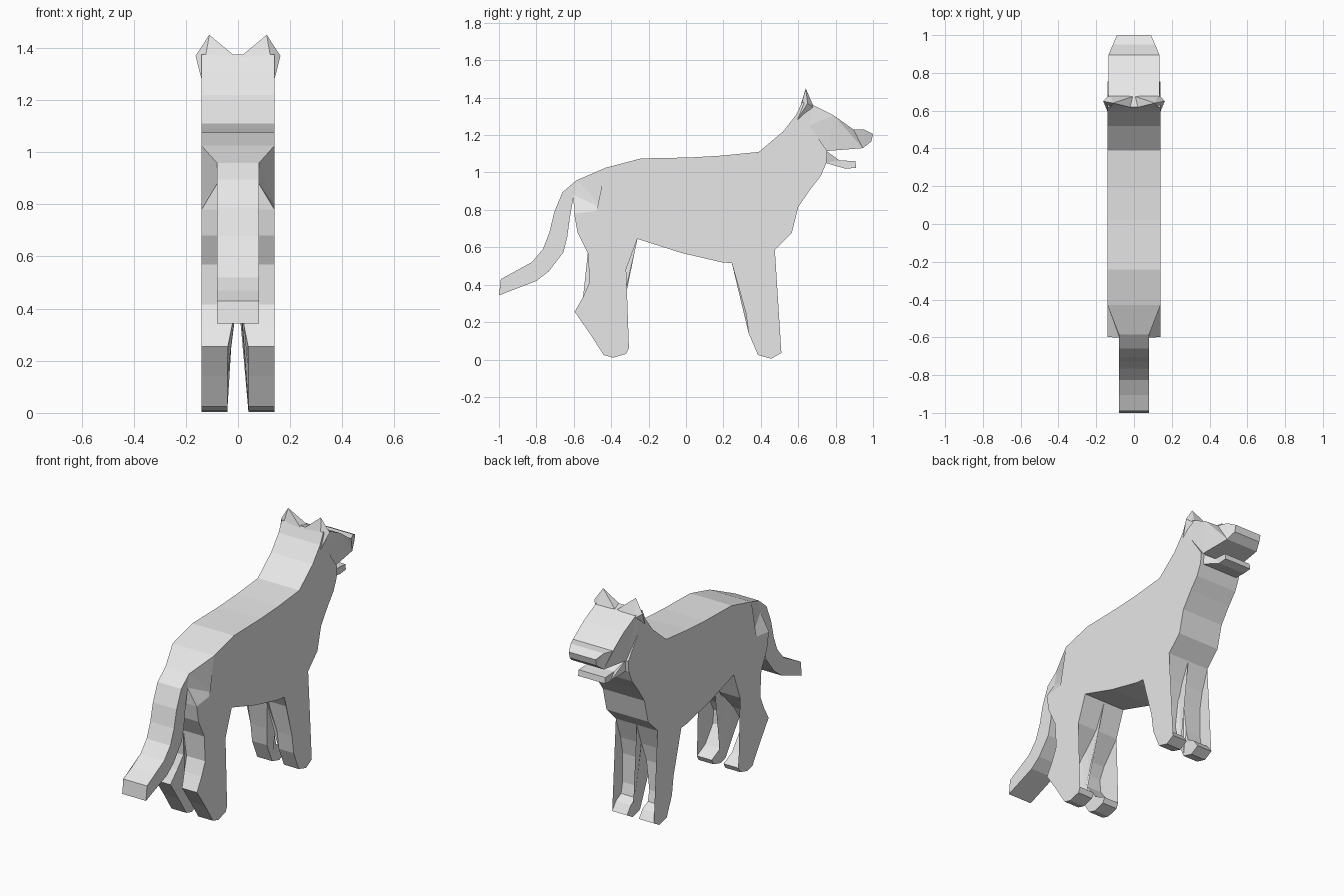
import bpy, bmesh

cube = bpy.data.objects.get("Cube")
if cube:
    bpy.data.objects.remove(cube, do_unlink=True)

grey = bpy.data.materials.new("light grey")
grey.use_nodes = True
grey.diffuse_color = (0.8, 0.8, 0.8, 1)
grey.node_tree.nodes["Principled BSDF"].inputs["Base Color"].default_value = (0.8, 0.8, 0.8, 1)


def finish(name, bm):
    bmesh.ops.recalc_face_normals(bm, faces=bm.faces)
    mesh = bpy.data.meshes.new(name)
    bm.to_mesh(mesh)
    bm.free()
    mesh.materials.append(grey)
    obj = bpy.data.objects.new(name, mesh)
    bpy.context.collection.objects.link(obj)
    return obj


def slab(name, outline, width=0.14, inner=None, side=1):
    """Side outline of (y, z[, half width]) points, given thickness along x.
    inner(z) gives the inner x of a one-sided part; otherwise it is symmetric."""
    bm = bmesh.new()
    outer_loop, inner_loop = [], []
    for p in outline:
        y, z = p[:2]
        w = p[2] if len(p) > 2 else width
        outer_loop.append(bm.verts.new((side * w, y, z)))
        inner_loop.append(bm.verts.new((side * (inner(z) if inner else -w), y, z)))
    caps = [bm.faces.new(outer_loop), bm.faces.new(inner_loop[::-1])]
    n = len(outline)
    for i in range(n):
        j = (i + 1) % n
        bm.faces.new((outer_loop[j], outer_loop[i], inner_loop[i], inner_loop[j]))
    bmesh.ops.triangulate(bm, faces=caps)
    return finish(name, bm)


# Torso and neck
slab("torso", [
    (-.43, 1.025), (-.24, 1.075), (.02, 1.08), (.19, 1.09), (.39, 1.11),
    (.52, 1.22), (.59, 1.31), (.62, 1.375), (.66, 1.25), (.755, 1.115),
    (.75, 1.05), (.72, .98), (.665, .91), (.60, .815), (.565, .675),
    (.475, .585), (.245, .515), (.19, .52), (-.025, .57), (-.26, .645),
    (-.525, .57), (-.58, .68), (-.598, .78), (-.43, .80)])

# Rump with its cut-off rear corners
slab("rump", [(-.43, 1.025), (-.585, .958, .08), (-.602, .88, .08), (-.43, .80)])
slab("rump_lower", [(-.43, .80), (-.602, .88, .08), (-.598, .78)])

# Head, narrowing towards the nose
slab("head", [
    (.62, 1.375, .14), (.67, 1.365), (.79, 1.305), (.895, 1.23), (.95, 1.23, .112),
    (1, 1.205, .09), (.99, 1.165, .09), (.945, 1.13, .108), (.755, 1.115, .125),
    (.66, 1.25, .14)], width=.135)

# Lower jaw
slab("lower_jaw", [
    (.75, 1.115, .12), (.82, 1.065), (.905, 1.06), (.91, 1.025),
    (.855, 1.02), (.75, 1.05, .12)], width=.09)

# Tail
slab("tail", [
    (-.50, .985), (-.585, .958), (-.66, .895), (-.705, .787), (-.73, .68),
    (-.765, .59), (-.825, .52), (-.905, .47), (-.99, .43), (-1, .343),
    (-.80, .42), (-.735, .47), (-.655, .573), (-.635, .655), (-.62, .765),
    (-.605, .873), (-.50, .90)], width=.08)

FRONT_LEG = [
    (.475, .585), (.43, .455), (.41, .35), (.41, .175), (.425, .11), (.475, .083),
    (.51, .035), (.455, .004), (.385, .024), (.335, .14), (.32, .25),
    (.285, .44), (.245, .515)]
HIND_LEG = [
    (-.26, .645), (-.32, .483), (-.43, .35), (-.465, .28), (-.46, .20), (-.385, .10),
    (-.305, .06), (-.32, .03), (-.39, .01), (-.44, .024), (-.515, .14),
    (-.595, .255), (-.55, .335), (-.515, .415), (-.525, .57)]
EAR = [
    (.11, .64, 1.45), (.008, .615, 1.365), (.008, .675, 1.365), (.14, .595, 1.28),
    (.163, .65, 1.37), (.13, .685, 1.345)]


def leg_inner(z):
    # The gap between the legs closes towards the belly
    return .04 * min(1, max(0, (.45 - z) / .2))


for side, label in ((1, "left"), (-1, "right")):
    slab("front_leg_" + label, FRONT_LEG, inner=leg_inner, side=side)
    slab("hind_leg_" + label, HIND_LEG, inner=leg_inner, side=side)
    # Pointed ear as a convex solid
    bm = bmesh.new()
    for x, y, z in EAR:
        bm.verts.new((side * x, y, z))
    bmesh.ops.convex_hull(bm, input=bm.verts)
    finish("ear_" + label, bm)
